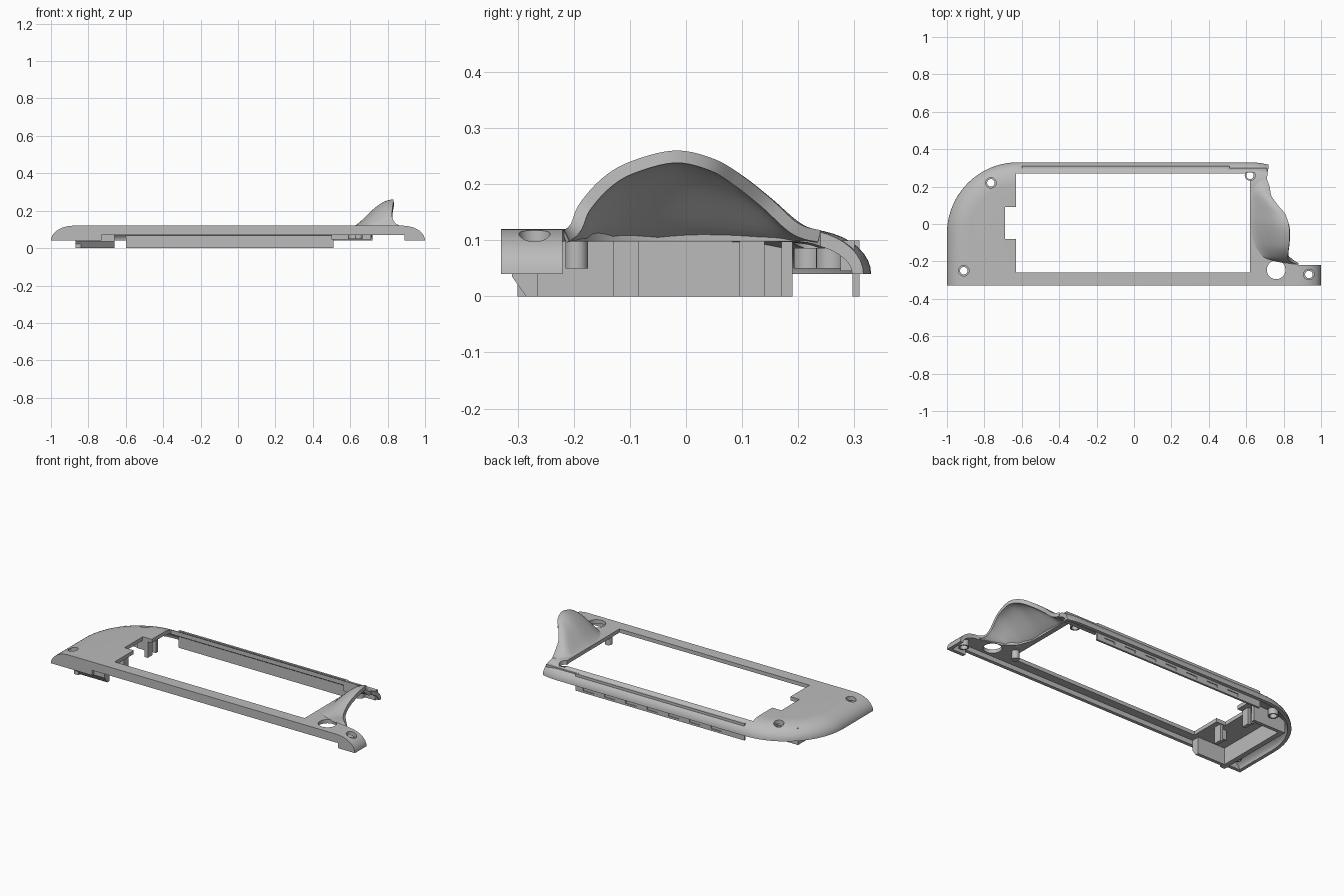
import bpy, bmesh
from math import sin, cos, pi
from mathutils import Vector

cube = bpy.data.objects.get("Cube")
if cube:
    bpy.data.objects.remove(cube, do_unlink=True)

grey = bpy.data.materials.new("plain grey")
grey.use_nodes = True
colour = (0.5, 0.5, 0.5, 1)
grey.diffuse_color = colour
grey.node_tree.nodes["Principled BSDF"].inputs["Base Color"].default_value = colour


def finish(name, bm):
    """Turn a bmesh into a named object in the scene."""
    bmesh.ops.recalc_face_normals(bm, faces=bm.faces)
    mesh = bpy.data.meshes.new(name)
    bm.to_mesh(mesh)
    bm.free()
    mesh.materials.append(grey)
    ob = bpy.data.objects.new(name, mesh)
    bpy.context.collection.objects.link(ob)
    return ob


def activate(ob):
    bpy.ops.object.select_all(action='DESELECT')
    ob.select_set(True)
    bpy.context.view_layer.objects.active = ob


def smooth(ob):
    activate(ob)
    bpy.ops.object.shade_smooth_by_angle(angle=pi / 6)


def cut(ob, cutter):
    """Subtract the cutter, then discard it."""
    mod = ob.modifiers.new("cut", 'BOOLEAN')
    mod.operation = 'DIFFERENCE'
    mod.solver = 'EXACT'
    mod.object = cutter
    activate(ob)
    bpy.ops.object.modifier_apply(modifier=mod.name)
    bpy.data.objects.remove(cutter, do_unlink=True)


def stack(name, loops):
    """Skin a closed stack of matching loops."""
    bm = bmesh.new()
    rings = [[bm.verts.new(p) for p in loop] for loop in loops]
    for a, b in zip(rings, rings[1:]):
        for i in range(len(a)):
            j = (i + 1) % len(a)
            bm.faces.new((a[i], a[j], b[j], b[i]))
    bm.faces.new(rings[0])
    bm.faces.new(rings[-1])
    return finish(name, bm)


def prism(name, plan, z0, z1):
    return stack(name, [[(x, y, z) for x, y in plan] for z in (z0, z1)])


def box(name, x0, x1, y0, y1, z0, z1):
    return prism(name, [(x0, y0), (x1, y0), (x1, y1), (x0, y1)], z0, z1)


def disc(name, x, y, r, z0, z1, n=32):
    turns = [2 * pi * i / n for i in range(n)]
    return prism(name, [(x + r * cos(a), y + r * sin(a)) for a in turns], z0, z1)


def outline(inset, front, z, n=20):
    """Case footprint: straight front, big round corners at the back."""
    left = [(-1 + inset, front)]
    r = 0.38 - inset
    for i in range(n + 1):
        a = pi - pi / 2 * i / n
        left.append((-0.62 + r * cos(a), -0.05 + r * sin(a)))
    return [(x, y, z) for x, y in left] + [(-x, y, z) for x, y in reversed(left)]


def dome(name, inset, front, height, low=None, steps=10):
    loops = [] if low is None else [outline(inset, front, low)]
    for i in range(steps + 1):
        a = pi / 2 * i / steps
        loops.append(outline(inset + 0.12 * (1 - cos(a)), front, 0.04 + height * sin(a)))
    return stack(name, loops)


# Hollow case with a rounded rim
case = dome("case_shell", 0, -0.33, 0.08)
cut(case, dome("hollow", 0.02, -0.31, 0.058, low=-0.02))

# Window with a side notch, the open bay, and the raised front edge
cut(case, box("window", -0.63, 0.62, -0.26, 0.27, -0.1, 0.3))
cut(case, box("notch", -0.69, -0.6, -0.08, 0.09, -0.1, 0.3))
cut(case, box("front_relief", -0.73, 0.89, -0.4, -0.3, -0.1, 0.07))
bay = [(0.65, 0.2), (0.65, -0.05), (0.68, -0.13), (0.74, -0.185), (0.83, -0.205),
       (0.88, -0.22), (1.1, -0.22), (1.1, 0.5), (0.72, 0.5), (0.72, 0.31), (0.71, 0.24)]
cut(case, prism("bay", bay, -0.1, 0.3))
cut(case, disc("button_hole", 0.76, -0.245, 0.05, -0.1, 0.3))

# Counterbored screw holes with bosses underneath
screws = [(-0.765, 0.22), (-0.91, -0.25), (0.62, 0.26), (0.935, -0.27)]
for i, (x, y) in enumerate(screws):
    cut(case, disc("bore", x, y, 0.028, 0.085, 0.3))
    cut(case, disc("hole", x, y, 0.02, -0.1, 0.3))
    boss = disc("screw_boss_%d" % i, x, y, 0.028, 0.05, 0.086)
    cut(boss, disc("hole", x, y, 0.02, -0.1, 0.3))
    smooth(boss)
smooth(case)

# Sweeping hood over the bay: base x, y then rim x, y, z
stations = [
    (.70, .24, .71, .24, .118), (.65, .225, .725, .2, .13), (.63, .18, .735, .15, .175),
    (.625, .13, .77, .1, .215), (.62, .07, .81, .05, .245), (.62, 0, .83, -.02, .26),
    (.63, -.07, .83, -.1, .24), (.65, -.13, .825, -.15, .21), (.69, -.18, .825, -.19, .165),
    (.78, -.205, .845, -.205, .13), (.87, -.22, .88, -.217, .118)]


def spline(points, per=5):
    """Smooth curve through every point."""
    pts = [Vector(p) for p in points]
    pts = [pts[0]] + pts + [pts[-1]]
    out = []
    for a, b, c, d in zip(pts, pts[1:], pts[2:], pts[3:]):
        for i in range(per):
            t = i / per
            out.append(b + (c - a) * (t / 2) + (a * 2 - b * 5 + c * 4 - d) * (t * t / 2)
                       + (b * 3 - a - c * 3 + d) * (t ** 3 / 2))
    return out + [pts[-1]]


bases = spline([(s[0], s[1], 0.117) for s in stations])
rims = spline([s[2:] for s in stations])
bm = bmesh.new()
grid = []
for b, r in zip(bases, rims):
    row = []
    for i in range(13):
        t = i / 12
        p = b.lerp(r, t)
        p.z = b.z + (r.z - b.z) * sin(pi / 2 * t) ** 1.3
        row.append(bm.verts.new(p))
    grid.append(row)
for a, b in zip(grid, grid[1:]):
    for i in range(12):
        bm.faces.new((a[i], b[i], b[i + 1], a[i + 1]))
hood = finish("hood", bm)
if sum(f.normal.z for f in hood.data.polygons) < 0:
    hood.data.flip_normals()
wall = hood.modifiers.new("wall", 'SOLIDIFY')
wall.thickness = 0.022
wall.offset = -1
activate(hood)
bpy.ops.object.modifier_apply(modifier=wall.name)
smooth(hood)

# Slotted locating rail along the back
rail = box("back_rail", -0.6, 0.51, 0.297, 0.309, 0, 0.1)
for i in range(7):
    x = -0.45 + i * 0.14
    cut(rail, box("slot", x, x + 0.07, 0.304, 0.33, 0.012, 0.028))
box("back_corner_block", 0.5, 0.71, 0.275, 0.3, 0.045, 0.1)

# Compartment walls and clips under the closed end
box("end_wall", -0.87, -0.84, -0.3, 0.19, 0, 0.1)
box("compartment_back_wall", -0.87, -0.66, 0.17, 0.19, 0, 0.1)
profile = [(-0.31, 0.1), (-0.31, 0.035), (-0.285, 0), (-0.265, 0), (-0.265, 0.1)]
stack("compartment_front_wall", [[(x, y, z) for y, z in profile] for x in (-0.87, -0.66)])
for i, (y0, y1) in enumerate([(-0.13, -0.085), (0.095, 0.14)]):
    box("clip_%d" % i, -0.68, -0.66, y0, y1, 0, 0.1)
    box("clip_rib_%d" % i, -0.73, -0.68, y0, y0 + 0.012, 0.04, 0.1)

# Support peg beside the bay
smooth(disc("support_peg", 0.645, -0.195, 0.02, 0.05, 0.1))
